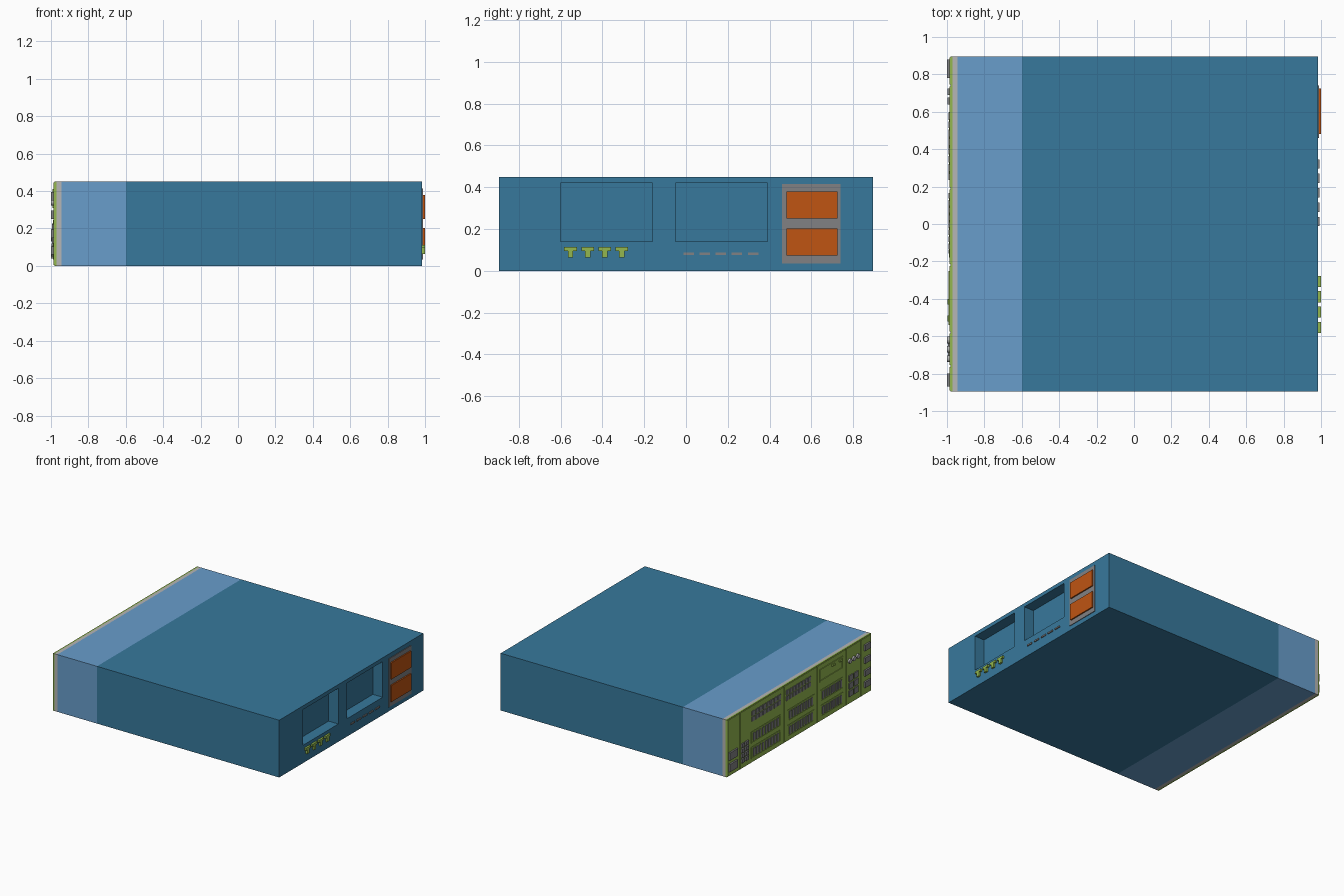
import bpy, bmesh, math
from mathutils import Matrix, Vector

if "Cube" in bpy.data.objects:
    bpy.data.objects.remove(bpy.data.objects["Cube"])


def mat(name, r, g, b):
    m = bpy.data.materials.new(name)
    m.diffuse_color = [(c / 255) ** 2.2 for c in (r, g, b)] + [1]
    m.use_nodes = True
    m.node_tree.nodes["Principled BSDF"].inputs["Base Color"].default_value = m.diffuse_color
    return m


STEEL = mat("steel_blue", 58, 120, 155)
LIGHT = mat("light_blue", 104, 156, 202)
GREEN = mat("green", 146, 182, 80)
ORANGE = mat("orange", 190, 85, 25)
GREY = mat("grey", 128, 128, 130)
PALE = mat("pale_grey", 180, 180, 180)


def boxes(name, specs, material):
    """One object from boxes given as (x0, x1, y0, y1, z0, z1)."""
    bm = bmesh.new()
    for x0, x1, y0, y1, z0, z1 in specs:
        size = Matrix.Diagonal((x1 - x0, y1 - y0, z1 - z0, 1))
        mid = Vector((x0 + x1, y0 + y1, z0 + z1)) / 2
        bmesh.ops.create_cube(bm, size=1, matrix=Matrix.Translation(mid) @ size)
    return finish(name, bm, material)


def discs(name, specs, x0, x1, material):
    """One object from short cylinders along x given as (y, z, radius)."""
    bm = bmesh.new()
    for y, z, r in specs:
        m = Matrix.Translation(((x0 + x1) / 2, y, z)) @ Matrix.Rotation(math.pi / 2, 4, 'Y')
        bmesh.ops.create_cone(bm, cap_ends=True, segments=16, radius1=r,
                              radius2=r, depth=x1 - x0, matrix=m)
    return finish(name, bm, material)


def finish(name, bm, material):
    me = bpy.data.meshes.new(name)
    bm.to_mesh(me)
    bm.free()
    me.materials.append(material)
    ob = bpy.data.objects.new(name, me)
    bpy.context.collection.objects.link(ob)
    return ob


def frame(x0, x1, y0, y1, z0, z1, t):
    """Four bars of a rectangular rim in the yz plane."""
    return [(x0, x1, y0, y1, z0, z0 + t), (x0, x1, y0, y1, z1 - t, z1),
            (x0, x1, y0, y0 + t, z0 + t, z1 - t), (x0, x1, y1 - t, y1, z0 + t, z1 - t)]


# Casing with two recessed bays in the right end
body = boxes("main_casing", [(-0.6, 0.985, -0.895, 0.895, 0, 0.45)], STEEL)
cutter = boxes("bay_cutter", [(0.9, 1.1, -0.6, -0.16, 0.14, 0.42),
                              (0.9, 1.1, -0.05, 0.39, 0.14, 0.42)], STEEL)
cutter.hide_render = True
cutter.hide_set(True)
cutter.display_type = 'WIRE'
cut = body.modifiers.new("bays", 'BOOLEAN')
cut.operation = 'DIFFERENCE'
cut.solver = 'EXACT'
cut.object = cutter

# Light band and face plate layers
boxes("light_casing_band", [(-0.945, -0.6, -0.895, 0.895, 0, 0.45)], LIGHT)
boxes("grey_spacer", [(-0.97, -0.945, -0.895, 0.895, 0, 0.45)], PALE)
boxes("green_backplate", [(-0.982, -0.97, -0.895, 0.895, 0, 0.45)], GREEN)

# Separate green panels with narrow gaps
edges = [0.895, 0.74, 0.19, -0.22, -0.58, -0.76, -0.895]
panels = [(-0.987, -0.982, b + 0.005, a - 0.005, 0.005, 0.445)
          for a, b in zip(edges, edges[1:])]
boxes("green_panels", panels, GREEN)

# Power units: grey rim, orange doors
boxes("power_frame", [(0.985, 0.99, 0.46, 0.74, 0.035, 0.415)], GREY)
boxes("power_doors", [(0.99, 1.0, 0.48, 0.725, z, z + 0.13) for z in (0.072, 0.25)], ORANGE)

# T-shaped latches and vent dashes
latches = []
for i in range(4):
    y = -0.553 + i * 0.082
    latches += [(0.985, 1.0, y - 0.03, y + 0.03, 0.095, 0.113),
                (0.985, 1.0, y - 0.013, y + 0.013, 0.063, 0.095)]
boxes("latches", latches, GREEN)
boxes("vent_dashes", [(0.985, 0.992, 0.013 + i * 0.077 - 0.025, 0.013 + i * 0.077 + 0.025,
                       0.076, 0.088) for i in range(5)], GREY)

# Slotted connector banks, two rows in three columns
rims, slats = [], []
for y0, y1 in ((0.24, 0.6), (-0.18, 0.15), (-0.54, -0.26)):
    for z0 in (0.035, 0.155):
        z1 = z0 + 0.09
        rims += frame(-0.99, -0.987, y0, y1, z0, z1, 0.007)
        n = 9
        step = (y1 - y0 - 0.03) / n
        for i in range(n):
            y = y0 + 0.015 + i * step
            slats.append((-0.992, -0.987, y + step * 0.2, y + step * 0.8, z0 + 0.015, z1 - 0.015))
boxes("bank_rims", rims, GREEN)
boxes("bank_slats", slats, GREY)

# Socket grids along the top, and a long label strip
sockets = []
for y0, y1 in ((0.23, 0.6), (-0.14, 0.17)):
    step = (y1 - y0) / 8
    for i in range(8):
        for z in (0.325, 0.37):
            sockets.append((-0.992, -0.987, y0 + i * step + 0.005,
                            y0 + (i + 1) * step - 0.005, z, z + 0.035))
boxes("socket_grid", sockets, GREY)
boxes("blank_cover_rim", frame(-0.992, -0.987, -0.54, -0.25, 0.31, 0.41, 0.012), GREEN)

# Ports on the end panels
boxes("power_ports", [(-1.0, -0.987, 0.78, 0.88, z, z + 0.06) for z in (0.04, 0.13)], GREY)
boxes("port_stack", [(-0.998, -0.987, y, y + 0.035, z, z + 0.03)
                     for y in (0.64, 0.69) for z in (0.05, 0.09, 0.13, 0.17)], GREY)
boxes("side_ports", [(-1.0, -0.987, -0.87, -0.80, z, z + 0.045)
                     for z in (0.06, 0.15, 0.25, 0.35)], GREY)
boxes("small_ports", [(-0.995, -0.987, y, y + 0.05, z, z + 0.045)
                      for y in (-0.725, -0.66) for z in (0.06, 0.12, 0.18)], GREY)
discs("round_jacks", [(y, 0.34, 0.018) for y in (-0.62, -0.67, -0.72)], -1.0, -0.987, PALE)
boxes("latch_tabs", [(-0.998, -0.987, y, y + 0.03, 0.38, 0.395) for y in (-0.52, -0.43)], GREEN)
